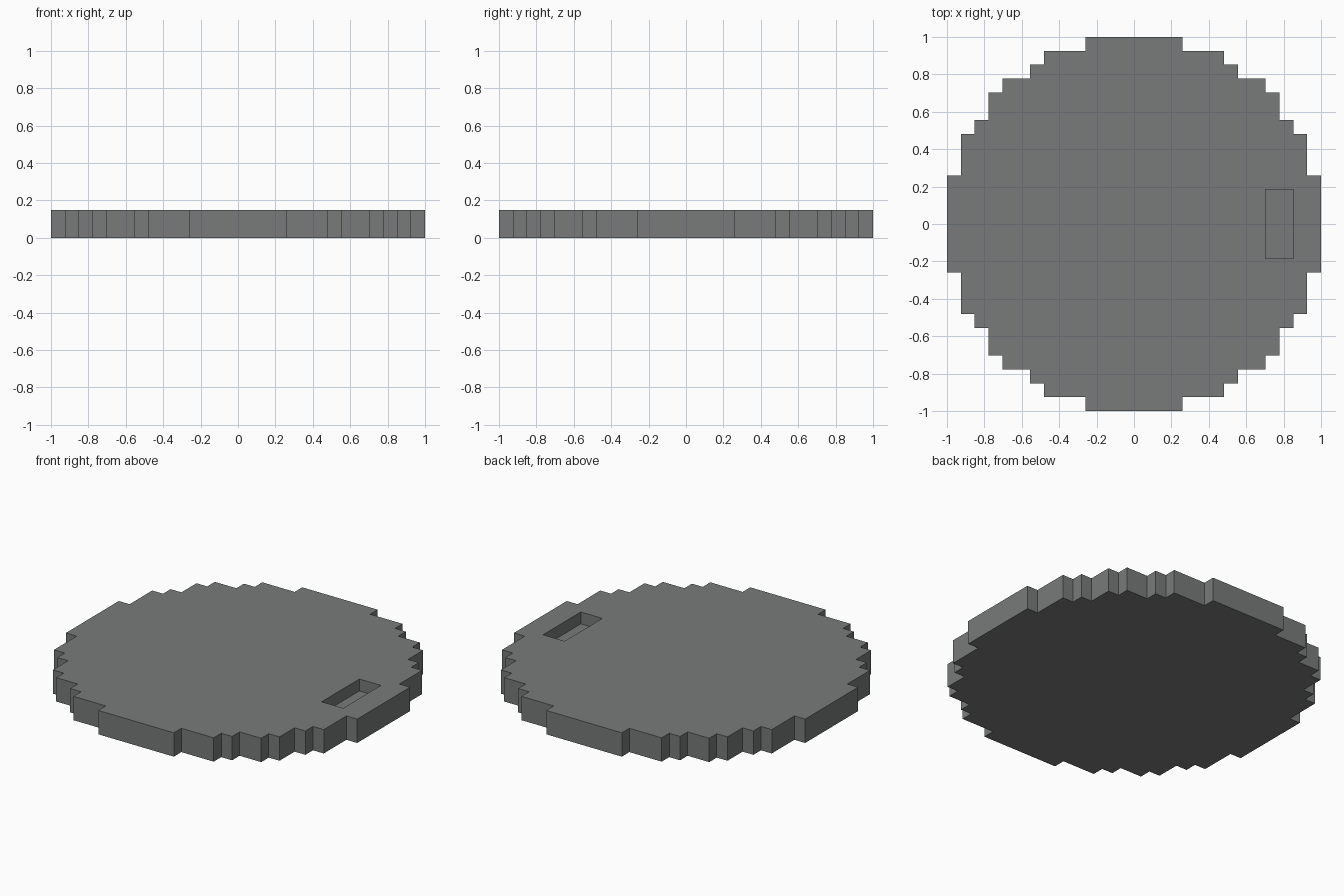
import bpy, bmesh

if "Cube" in bpy.data.objects:
    bpy.data.objects.remove(bpy.data.objects["Cube"])

U = 2 / 27  # one block of the stepped outline

iron = bpy.data.materials.new("grey iron")
iron.diffuse_color = (0.185, 0.198, 0.191, 1)
iron.use_nodes = True
iron.node_tree.nodes["Principled BSDF"].inputs["Base Color"].default_value = iron.diffuse_color


def prism(name, outline, z0, z1):
    """Extrude a closed outline (in blocks) from z0 to z1."""
    bm = bmesh.new()
    face = bm.faces.new([bm.verts.new((x * U, y * U, z0 * U)) for x, y in outline])
    top = bmesh.ops.extrude_face_region(bm, geom=[face])["geom"]
    bmesh.ops.translate(bm, vec=(0, 0, (z1 - z0) * U),
                        verts=[v for v in top if isinstance(v, bmesh.types.BMVert)])
    bmesh.ops.recalc_face_normals(bm, faces=bm.faces)
    mesh = bpy.data.meshes.new(name)
    bm.to_mesh(mesh)
    bm.free()
    mesh.materials.append(iron)
    obj = bpy.data.objects.new(name, mesh)
    bpy.context.collection.objects.link(obj)
    return obj


# Stepped quarter outline, from the right side up to the back, then rotated
steps = [(13.5, 3.5), (12.5, 6.5), (11.5, 7.5), (10.5, 9.5),
         (9.5, 10.5), (7.5, 11.5), (6.5, 12.5), (3.5, 13.5)]
quarter = []
for i, (x, y) in enumerate(steps):
    quarter.append((x, y))
    if i + 1 < len(steps):
        quarter.append((steps[i + 1][0], y))
outline = []
for turn in range(4):
    outline += quarter
    quarter = [(-y, x) for x, y in quarter]

# Round cover plate
cover = prism("cover_plate", outline, 0, 2)

# Rectangular lifting slot, one block deep
cutter = prism("slot_cutter", [(9.5, -2.5), (11.5, -2.5), (11.5, 2.5), (9.5, 2.5)], 1, 3)
cutter.hide_render = True
cut = cover.modifiers.new("lifting_slot", "BOOLEAN")
cut.operation = "DIFFERENCE"
cut.solver = "EXACT"
cut.object = cutter
bpy.context.view_layer.objects.active = cover
bpy.ops.object.modifier_apply(modifier=cut.name)
bpy.data.objects.remove(cutter)
